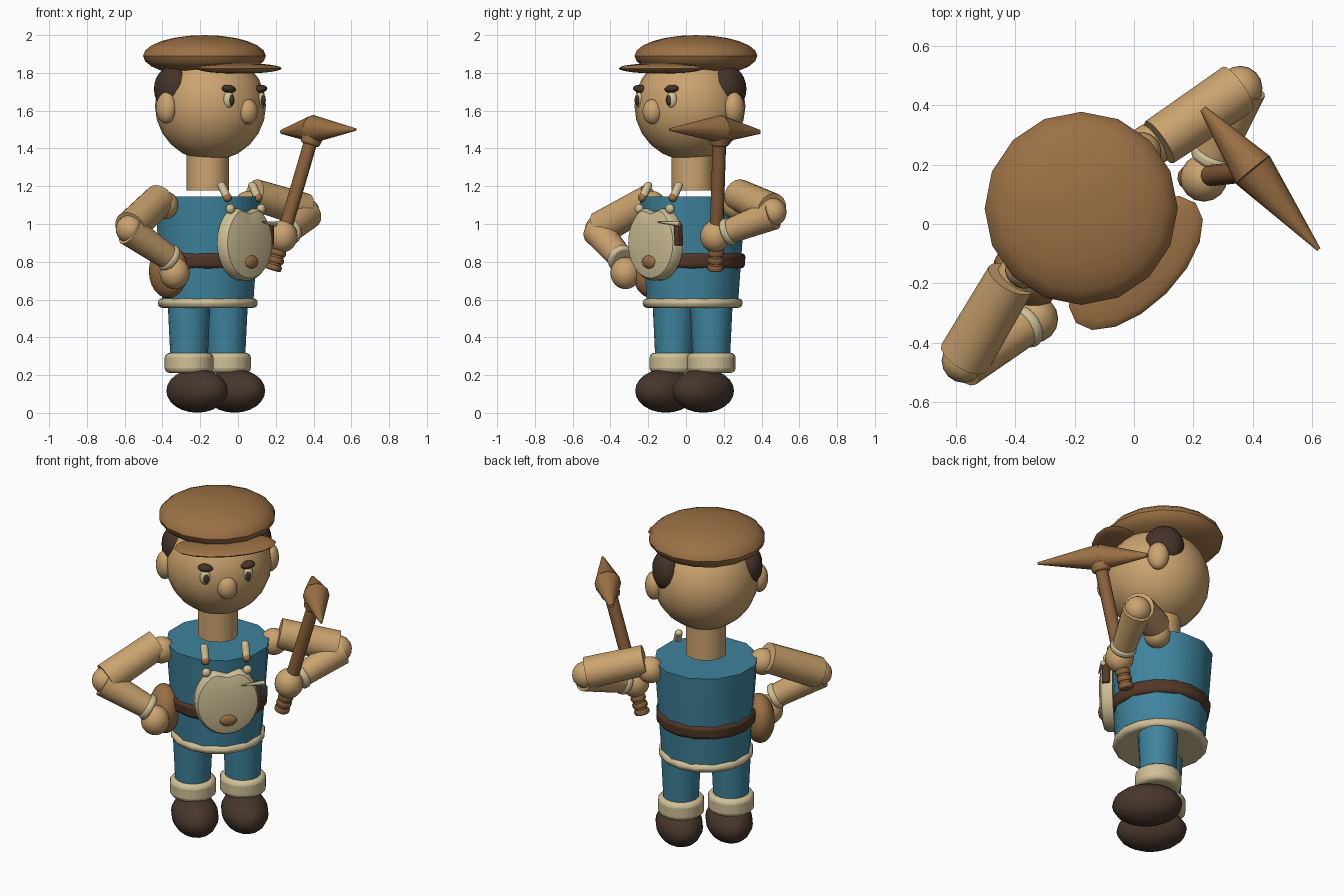
import bpy, bmesh, math
from mathutils import Vector, Matrix

if "Cube" in bpy.data.objects:
    bpy.data.objects.remove(bpy.data.objects["Cube"])

# The figure is built facing -y, then turned 45 degrees about its own axis
TURN = Matrix.Rotation(math.radians(45), 4, 'Z')
PLACE = Matrix.Translation((-0.16, 0.035, 0)) @ TURN


def L(x, y, z):
    return PLACE @ Vector((x, y, z))


def colour(name, r, g, b):
    m = bpy.data.materials.new(name)
    m.diffuse_color = (r, g, b, 1)
    m.use_nodes = True
    m.node_tree.nodes["Principled BSDF"].inputs["Base Color"].default_value = m.diffuse_color
    return m


SKIN = colour("skin tan", 0.60, 0.37, 0.16)
BROWN = colour("leather brown", 0.33, 0.165, 0.06)
WOOD = colour("handle wood", 0.26, 0.12, 0.045)
BLUE = colour("cloth blue", 0.05, 0.23, 0.34)
CREAM = colour("trim cream", 0.63, 0.53, 0.31)
SHOE = colour("shoe brown", 0.065, 0.038, 0.025)
BELT = colour("belt brown", 0.085, 0.038, 0.02)
DARK = colour("dark hair", 0.06, 0.032, 0.022)


def finish(name, bm, matrix, mat, bevel=0):
    bm.transform(matrix)
    me = bpy.data.meshes.new(name)
    bm.to_mesh(me)
    bm.free()
    me.materials.append(mat)
    ob = bpy.data.objects.new(name, me)
    bpy.context.collection.objects.link(ob)
    if bevel:
        b = ob.modifiers.new("soft edge", 'BEVEL')
        b.width, b.segments, b.limit_method = bevel, 3, 'ANGLE'
        b.angle_limit = math.radians(50)
    bpy.ops.object.select_all(action='DESELECT')
    ob.select_set(True)
    bpy.context.view_layer.objects.active = ob
    bpy.ops.object.shade_smooth_by_angle(angle=math.radians(40))
    return ob


def ball(name, loc, size, mat, tilt=0, seg=16):
    bm = bmesh.new()
    bmesh.ops.create_uvsphere(bm, u_segments=seg, v_segments=12, radius=1)
    m = Matrix.Translation(loc) @ TURN @ Matrix.Rotation(tilt, 4, 'Y') @ Matrix.Diagonal((*size, 1))
    return finish(name, bm, m, mat)


def tube(name, p, q, r1, r2, mat, seg=16, bevel=0):
    p, q = Vector(p), Vector(q)
    d = q - p
    bm = bmesh.new()
    bmesh.ops.create_cone(bm, cap_ends=True, segments=seg, radius1=r1, radius2=r2, depth=d.length)
    rot = TURN if abs(d.normalized().z) > 0.999 else d.to_track_quat('Z', 'Y').to_matrix().to_4x4()
    return finish(name, bm, Matrix.Translation((p + q) / 2) @ rot, mat, bevel)


def box(name, loc, size, mat, bevel=0):
    bm = bmesh.new()
    bmesh.ops.create_cube(bm, size=1)
    return finish(name, bm, Matrix.Translation(loc) @ TURN @ Matrix.Diagonal((*size, 1)), mat, bevel)


# Torso, hem and belt
tube("torso", L(0, 0, 0.59), L(0, 0, 1.145), 0.25, 0.29, BLUE, 12)
tube("tunic_hem", L(0, 0, 0.556), L(0, 0, 0.606), 0.263, 0.265, CREAM, 16, 0.022)
tube("belt", L(0, 0, 0.765), L(0, 0, 0.845), 0.275, 0.281, BELT, 16, 0.02)
tube("neck", L(0, 0, 1.177), L(0, 0, 1.40), 0.113, 0.113, SKIN)

# Head and cap
ball("head", L(0, -0.02, 1.625), (0.294, 0.294, 0.29), SKIN, seg=24)
ball("nose", L(0, -0.3, 1.595), (0.056, 0.05, 0.067), SKIN)
ball("cap", L(0, 0.025, 1.89), (0.325, 0.325, 0.11), BROWN)
ball("cap_brim", L(0, -0.235, 1.824), (0.285, 0.145, 0.028), BROWN)

# Paired parts
for side, s in (("right", -1), ("left", 1)):
    ball(side + "_shoe", L(s * 0.14, -0.06, 0.117), (0.13, 0.195, 0.116), SHOE)
    tube(side + "_ankle_cuff", L(s * 0.14, 0, 0.212), L(s * 0.14, 0, 0.318), 0.129, 0.129, CREAM, 16, 0.025)
    tube(side + "_leg", L(s * 0.14, 0, 0.25), L(s * 0.14, 0, 0.58), 0.097, 0.113, BLUE)
    ball(side + "_hair", L(s * 0.226, 0.04, 1.715), (0.082, 0.112, 0.12), DARK)
    ball(side + "_ear", L(s * 0.295, 0.015, 1.615), (0.05, 0.06, 0.083), SKIN)
    ball(side + "_eye", L(s * 0.118, -0.272, 1.657), (0.032, 0.03, 0.045), CREAM)
    ball(side + "_pupil", L(s * 0.118, -0.296, 1.655), (0.016, 0.013, 0.027), DARK)
    ball(side + "_brow", L(s * 0.118, -0.275, 1.715), (0.043, 0.032, 0.021), DARK, -s * 0.13)
    ball(side + "_shoulder", L(s * 0.315, 0.01, 1.10), (0.075,) * 3, SKIN)
    # Strap, its button and the bib corner
    tube(side + "_strap", L(s * 0.115, -0.262, 1.135), L(s * 0.115, -0.218, 1.205), 0.022, 0.022, CREAM, 12)
    ball(side + "_strap_tip", L(s * 0.115, -0.218, 1.205), (0.022, 0.022, 0.018), CREAM)
    ball(side + "_strap_button", L(s * 0.115, -0.262, 1.14), (0.023,) * 3, BROWN)
    ball(side + "_bib_corner", L(s * 0.115, -0.285, 1.08), (0.026, 0.022, 0.026), CREAM)

# Bib: flat oval with a lightly scooped top
bm = bmesh.new()
outline = []
for i in range(32):
    a = math.tau * i / 32
    x, z = 0.18 * math.cos(a), 0.2 * math.sin(a)
    if z > 0.15:
        z = 0.165 + 0.03 * (abs(x) / 0.12) * (1 if abs(x) < 0.1 else 0.2)
    outline.append(bm.verts.new((x, 0.035, z)))
face = bm.faces.new(outline)
for y, inset in ((-0.01, 1.0), (-0.03, 0.93), (-0.045, 0.6)):
    new = bmesh.ops.extrude_face_region(bm, geom=[face])['geom']
    old, face = face, [f for f in new if isinstance(f, bmesh.types.BMFace)][0]
    if old.is_valid and y != -0.01:
        bm.faces.remove(old)
    for v in face.verts:
        k = inset if y == -0.01 else inset / prev
        v.co = (v.co.x * k, y, v.co.z * k)
    prev = inset
bmesh.ops.recalc_face_normals(bm, faces=bm.faces)
finish("bib", bm, Matrix.Translation(L(0, -0.285, 0.9)) @ TURN, CREAM)
ball("bib_button", L(0, -0.322, 0.80), (0.052, 0.022, 0.036), BROWN)

# Little knife on the bib and the hip pouch
box("knife_grip", L(0.178, -0.285, 0.945), (0.03, 0.045, 0.12), BELT, 0.01)
tube("knife_blade", L(0.205, -0.30, 1.0), L(0.075, -0.335, 1.01), 0.014, 0.003, CREAM, 10)
ball("hip_pouch", L(-0.30, -0.005, 0.75), (0.085, 0.122, 0.143), BROWN)

# Arms: shoulder, elbow, wrist and hand points
arms = {
    "right": ((-0.415, -0.185, 1.13), (-0.57, -0.45, 0.98), (-0.575, -0.47, 0.965),
              (-0.365, -0.345, 0.82), (-0.335, -0.32, 0.74)),
    "left": ((0.085, 0.275, 1.155), (0.35, 0.455, 1.075), (0.365, 0.46, 1.05),
             (0.265, 0.225, 0.96), (0.235, 0.155, 0.935)),
}
for side, (sh, el, fa, wr, ha) in arms.items():
    tube(side + "_upper_arm", sh, el, 0.085, 0.09, SKIN)
    ball(side + "_elbow", (Vector(el) + Vector(fa)) / 2, (0.075,) * 3, SKIN)
    tube(side + "_forearm", fa, wr, 0.082, 0.066, SKIN)
    d = (Vector(wr) - Vector(fa)).normalized() * 0.02
    tube(side + "_wrist_cuff", Vector(wr) - d, Vector(wr) + d, 0.075, 0.075, CREAM, 16, 0.014)
    ball(side + "_hand", ha, (0.08, 0.08, 0.085), SKIN)

# Pick: handle, grip rings, collar and two-pointed head
low, top = Vector((0.185, 0.155, 0.755)), Vector((0.395, 0.178, 1.47))
tube("pick_handle", low, top, 0.036, 0.036, WOOD, 12)
for i, t in enumerate((0.0, 0.055, 0.11)):
    a = low.lerp(top, t)
    tube("grip_ring_%d" % (i + 1), a, low.lerp(top, t + 0.04), 0.043, 0.043, WOOD, 12, 0.008)
tube("pick_collar", low.lerp(top, 0.93), low.lerp(top, 1.0), 0.05, 0.06, BROWN, 12, 0.01)
mid = Vector((0.40, 0.182, 1.503))
tube("pick_back_point", mid, (0.232, 0.388, 1.488), 0.074, 0.012, BROWN, 12)
tube("pick_front_point", mid, (0.622, -0.086, 1.50), 0.074, 0.007, BROWN, 12)
